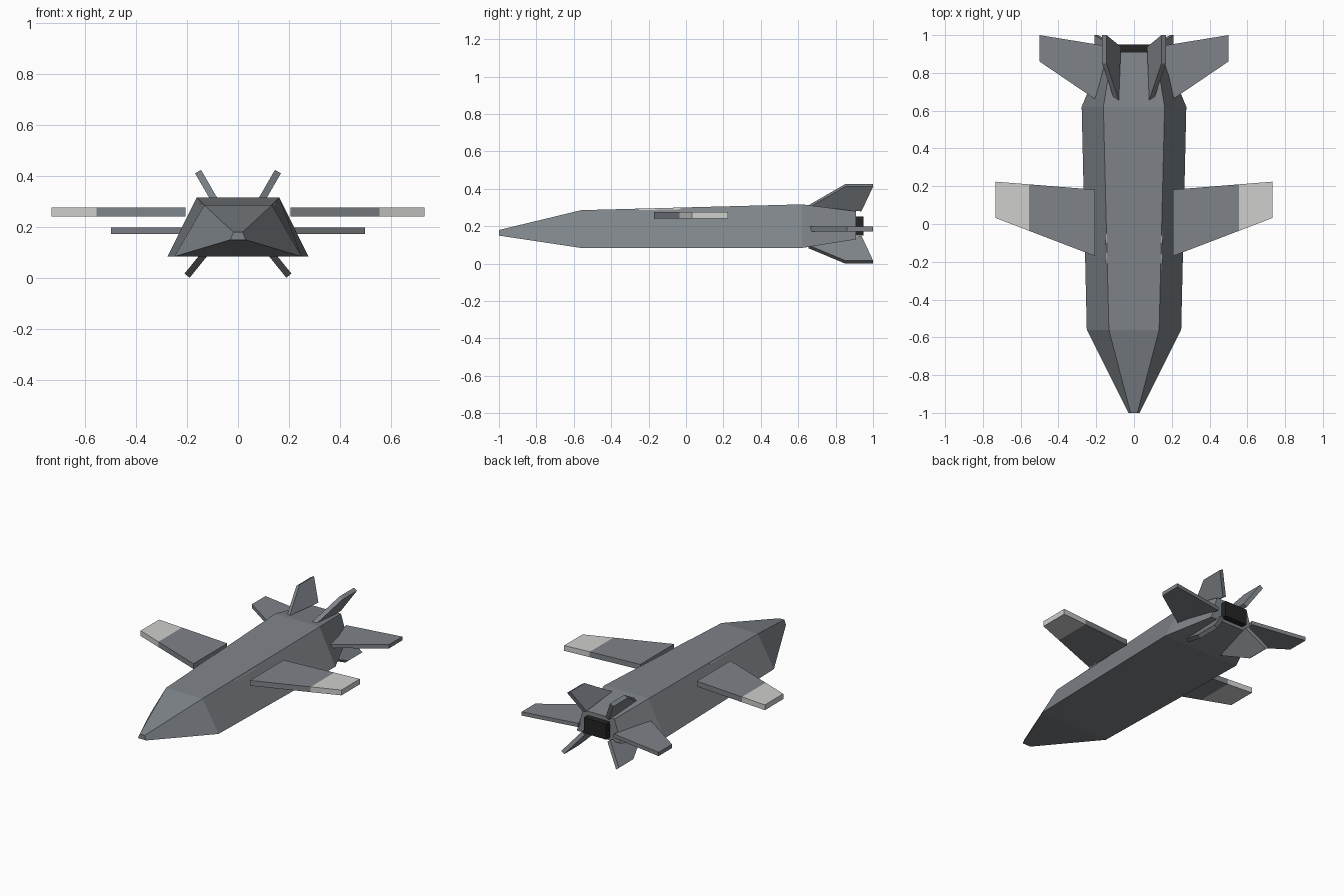
import bpy, bmesh, math
from mathutils import Vector

if "Cube" in bpy.data.objects:
    bpy.data.objects.remove(bpy.data.objects["Cube"])


def material(name, rgb):
    m = bpy.data.materials.new(name)
    m.diffuse_color = (*rgb, 1)
    m.use_nodes = True
    m.node_tree.nodes["Principled BSDF"].inputs["Base Color"].default_value = m.diffuse_color
    return m


GREY = material("hull grey", (0.21, 0.23, 0.25))
LIGHT = material("light tip grey", (0.62, 0.62, 0.61))
BLACK = material("nozzle black", (0.018, 0.018, 0.018))


def loft(name, rings, mat):
    """Skin a list of closed rings and cap both ends."""
    bm = bmesh.new()
    vs = [[bm.verts.new(p) for p in ring] for ring in rings]
    n = len(rings[0])
    for a, b in zip(vs, vs[1:]):
        for i in range(n):
            j = (i + 1) % n
            bm.faces.new((a[i], a[j], b[j], b[i]))
    bm.faces.new(vs[0])
    bm.faces.new(vs[-1])
    bmesh.ops.recalc_face_normals(bm, faces=bm.faces)
    me = bpy.data.meshes.new(name)
    bm.to_mesh(me)
    bm.free()
    me.materials.append(mat)
    ob = bpy.data.objects.new(name, me)
    bpy.context.collection.objects.link(ob)
    return ob


def trapezoid(y, z0, z1, w0, w1):
    return [(-w0, y, z0), (w0, y, z0), (w1, y, z1), (-w1, y, z1)]


def panel(name, origin, angle, thick, outline, mat, side):
    """Flat fin: outline of (span, y), span direction tilted by angle from +x."""
    d = Vector((math.cos(angle), 0, math.sin(angle)))
    n = Vector((-d.z, 0, d.x)) * thick / 2
    rings = []
    for off in (-n, n):
        ring = []
        for s, y in outline:
            p = Vector((origin[0], y, origin[1])) + d * s + off
            ring.append((p.x * side, p.y, p.z))
        rings.append(ring)
    return loft(name, rings, mat)


# Hull: tapered nose, long trapezoid body, boat tail
loft("hull", [
    trapezoid(-1.0, 0.15, 0.18, 0.03, 0.018),
    trapezoid(-0.56, 0.084, 0.286, 0.25, 0.133),
    trapezoid(0.62, 0.084, 0.317, 0.277, 0.162),
    trapezoid(0.91, 0.13, 0.28, 0.16, 0.115),
], GREY)

# Exhaust nozzle
loft("nozzle", [trapezoid(y, 0.15, 0.253, 0.082, 0.08) for y in (0.9, 0.95)], BLACK)

for side, label in ((-1, "left"), (1, "right")):
    # Main wing with a pale outer section
    panel(label + "_wing", (0, 0.259), 0, 0.035,
          [(0.206, -0.17), (0.556, -0.036), (0.556, 0.21), (0.206, 0.182)], GREY, side)
    panel(label + "_wing_tip", (0, 0.259), 0, 0.035,
          [(0.556, -0.036), (0.733, 0.032), (0.733, 0.224), (0.556, 0.21)], LIGHT, side)
    # Horizontal tailplane, root follows the hull
    panel(label + "_tailplane", (0, 0.185), 0, 0.025,
          [(0.205, 0.66), (0.5, 0.86), (0.5, 1.0), (0.13, 0.94)], GREY, side)
    # Canted upper and lower fins, measured inward from the tip
    panel(label + "_upper_fin", (0.157, 0.418), math.radians(60), 0.027,
          [(-0.13, 0.655), (0, 0.85), (0, 1.0), (-0.152, 0.938)], GREY, side)
    panel(label + "_lower_fin", (0.2, 0.009), math.radians(-51), 0.026,
          [(-0.105, 0.655), (0, 0.85), (0, 1.0), (-0.17, 0.938)], GREY, side)
    # Thin pale trim line under the shoulder edge of the hull
    loft(label + "_trim", [
        [(side * x, y, z + dz) for x, z in
         ((0.141 + dx, 0.294), (0.146 + dx, 0.294), (0.148 + dx, 0.288), (0.143 + dx, 0.288))]
        for y, dx, dz in ((-0.25, 0, -0.002), (-0.03, 0.0055, 0.003))], LIGHT)
